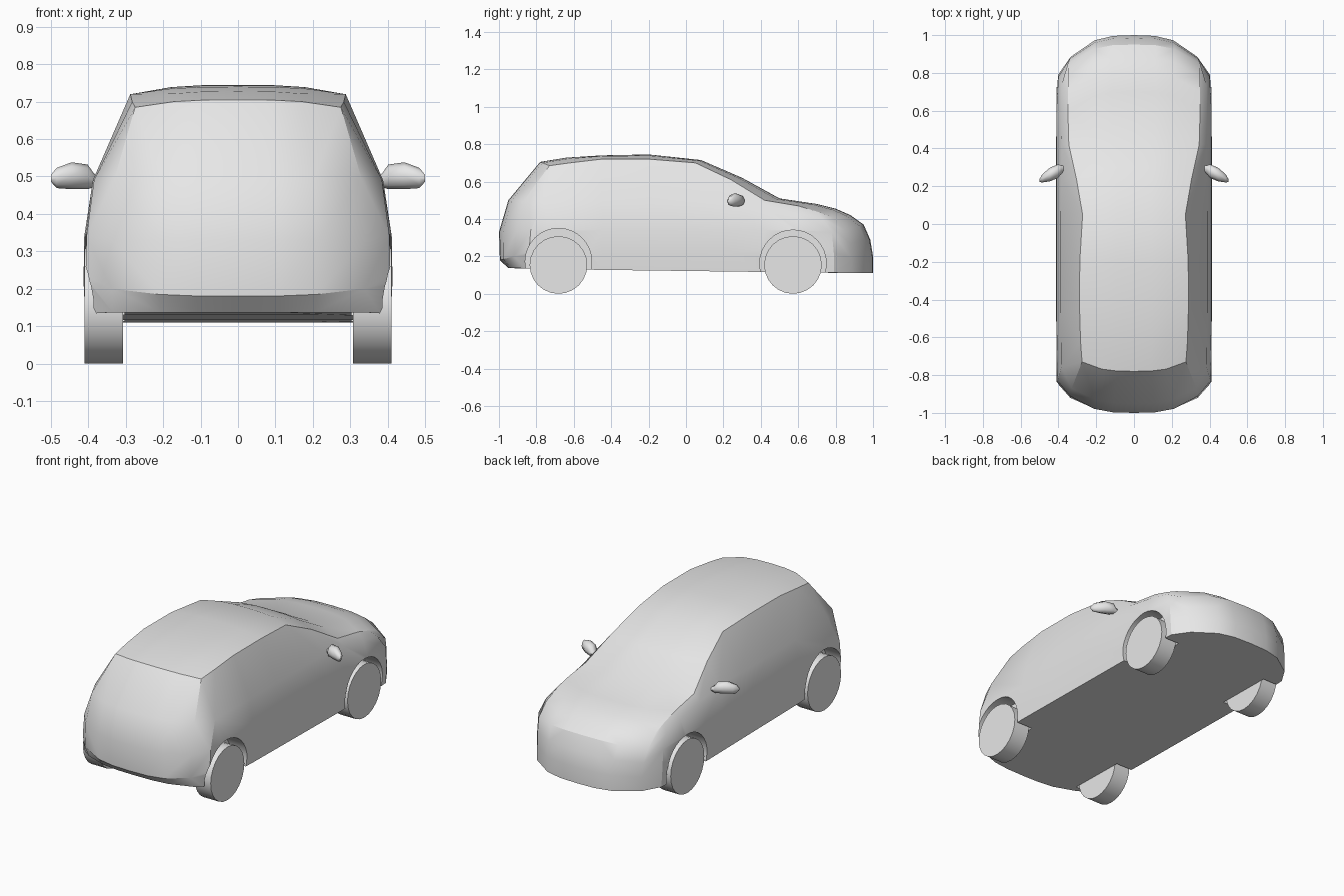
import bpy, bmesh, math
from mathutils import Matrix

if "Cube" in bpy.data.objects:
    bpy.data.objects.remove(bpy.data.objects["Cube"])

grey = bpy.data.materials.new("light grey paint")
grey.diffuse_color = (0.8, 0.8, 0.8, 1)
grey.use_nodes = True
grey.node_tree.nodes["Principled BSDF"].inputs["Base Color"].default_value = grey.diffuse_color


def finish(bm, name):
    bmesh.ops.remove_doubles(bm, verts=bm.verts, dist=0.0005)
    bmesh.ops.recalc_face_normals(bm, faces=bm.faces)
    me = bpy.data.meshes.new(name)
    bm.to_mesh(me)
    bm.free()
    me.materials.append(grey)
    ob = bpy.data.objects.new(name, me)
    bpy.context.collection.objects.link(ob)
    return ob


def activate(ob):
    bpy.ops.object.select_all(action='DESELECT')
    ob.select_set(True)
    bpy.context.view_layer.objects.active = ob


def smooth(ob, angle=30):
    activate(ob)
    bpy.ops.object.shade_smooth_by_angle(angle=math.radians(angle))


def grid(bm, rows):
    vs = [[bm.verts.new(p) for p in r] for r in rows]
    for a, b in zip(vs, vs[1:]):
        for i in range(len(a) - 1):
            bm.faces.new((a[i], a[i + 1], b[i + 1], b[i]))


def cylinder(name, x0, x1, y, z, r, seg):
    bm = bmesh.new()
    m = Matrix.Translation(((x0 + x1) / 2, y, z)) @ Matrix.Rotation(math.pi / 2, 4, 'Y')
    bmesh.ops.create_cone(bm, cap_ends=True, segments=seg, radius1=r, radius2=r,
                          depth=abs(x1 - x0), matrix=m)
    return finish(bm, name)


# Side panel stations, back to front: roof edge, belt, shoulder, lower side, sill
side = [[(.275, -.73, .685), (.33, -.87, .495), (.34, -.91, .33),
         (.338, -.92, .20), (.335, -.89, .137)],
        [(.283, -.62, .70), (.385, -.76, .49), (.405, -.83, .34),
         (.408, -.84, .22), (.40, -.84, .133)]]
for xt, y, zt, xb, zb in [(.288, -.45, .72, .388, .49), (.287, -.2, .72, .388, .49),
                          (.272, .05, .70, .388, .49), (.305, .24, .61, .386, .485),
                          (.345, .42, .50, .382, .465), (.35, .60, .47, .385, .43)]:
    side.append([(xt, y, zt), (xb, y, zb), (.411, y, .34), (.413, y, .22),
                 (.408, y, .122 - .013 * y)])
side += [[(.35, .70, .44), (.385, .73, .40), (.40, .78, .33),
          (.402, .79, .22), (.395, .79, .113)],
         [(.35, .78, .41), (.35, .85, .34), (.34, .875, .27),
          (.335, .885, .19), (.335, .885, .11)]]

# Centre line from the rear bumper over the roof and down the nose
centre = [(-.95, .137), (-.995, .18), (-1, .33), (-.95, .50), (-.78, .705),
          (-.64, .728), (-.45, .74), (-.2, .745), (.08, .715), (.30, .62),
          (.50, .51), (.70, .48), (.80, .455), (.88, .42),
          (.95, .37), (.985, .29), (1, .20), (1, .11)]
edge = side[0][:0:-1] + [s[0] for s in side] + side[-1][1:]

# Body shell: two side panels and one crowned strip, closed underneath
bm = bmesh.new()
for s in (-1, 1):
    grid(bm, [[(s * x, y, z) for x, y, z in col] for col in side])
    strip = []
    for (cy, cz), (ex, ey, ez) in zip(centre, edge):
        strip.append([(s * ex * t, cy + (ey - cy) * t ** 3, cz + (ez - cz) * t ** 3)
                      for t in (0, .33, .62, 1)])
    grid(bm, strip)
bmesh.ops.remove_doubles(bm, verts=bm.verts, dist=0.0005)
bmesh.ops.holes_fill(bm, edges=[e for e in bm.edges if e.is_boundary])
body = finish(bm, "car_body")

# Wheel arches cut from the body, and wheels
for end, y, ra, za in (("rear", -.682, .178, .172), ("front", .572, .178, .163)):
    for label, s in (("left", -1), ("right", 1)):
        cut = cylinder("arch_cutter", s * .304, s * .5, y, za, ra, 32)
        activate(body)
        mod = body.modifiers.new("arch", 'BOOLEAN')
        mod.object = cut
        mod.operation = 'DIFFERENCE'
        mod.solver = 'EXACT'
        bpy.ops.object.modifier_apply(modifier=mod.name)
        bpy.data.objects.remove(cut)
        smooth(cylinder(f"{end}_{label}_wheel", s * .308, s * .41, y, .154, .154, 24))
smooth(body)

# Door mirrors: stem widening into a tapered housing
rings = [(.355, .30, .475, .012, .012), (.385, .288, .49, .022, .018),
         (.402, .28, .499, .036, .033), (.445, .262, .502, .036, .036),
         (.485, .242, .496, .022, .027), (.50, .23, .495, .008, .009)]
for label, s in (("left", -1), ("right", 1)):
    bm = bmesh.new()
    loops = []
    for x, y, z, ry, rz in rings:
        loops.append([(s * x, y + ry * math.cos(a * math.pi / 4),
                       z + rz * math.sin(a * math.pi / 4)) for a in range(9)])
    grid(bm, loops)
    bmesh.ops.remove_doubles(bm, verts=bm.verts, dist=0.0005)
    bmesh.ops.holes_fill(bm, edges=[e for e in bm.edges if e.is_boundary])
    smooth(finish(bm, f"{label}_mirror"), 50)
